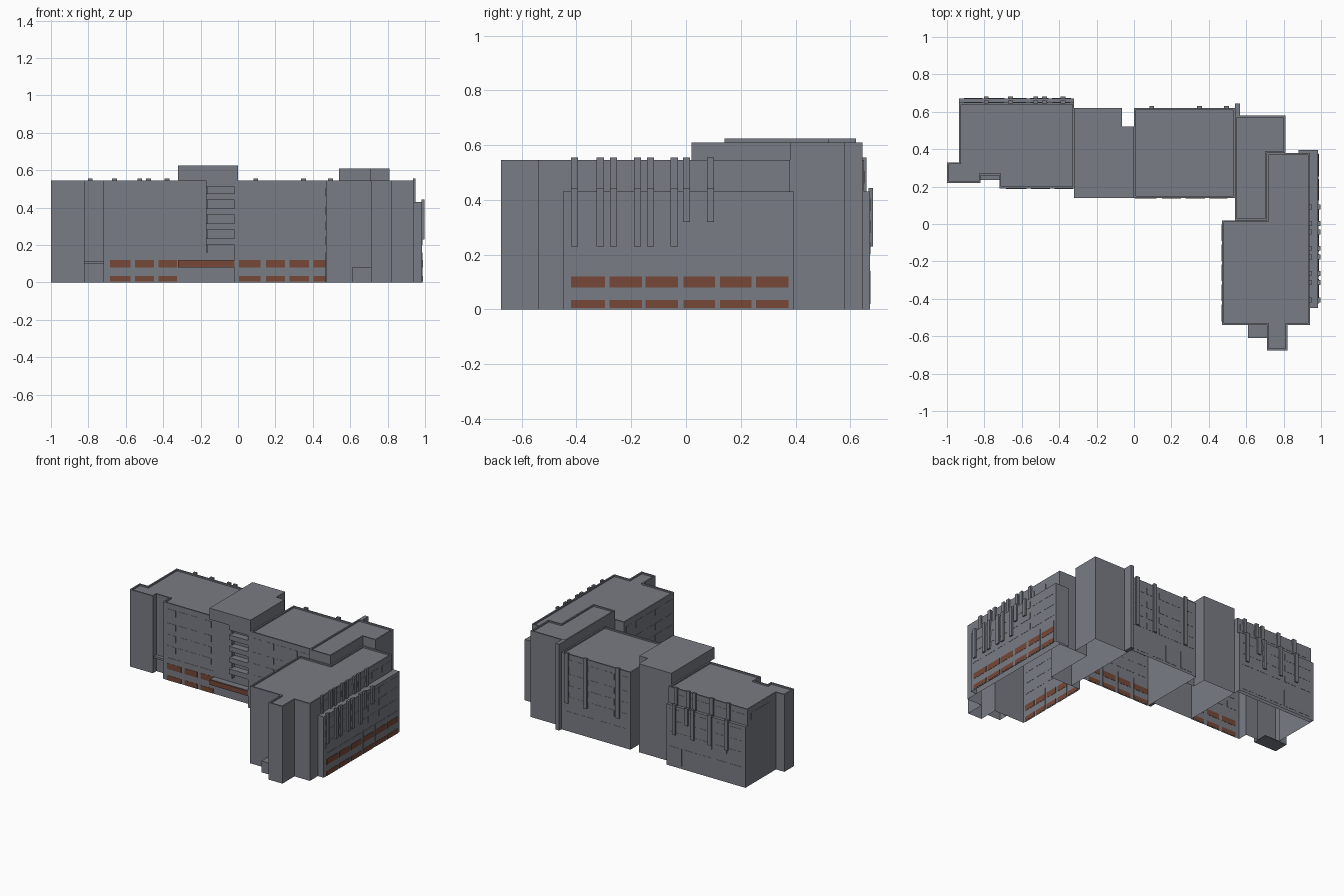
import bpy, bmesh
from mathutils import Matrix, Vector

if "Cube" in bpy.data.objects:
    bpy.data.objects.remove(bpy.data.objects["Cube"])


def material(name, rgb):
    m = bpy.data.materials.new(name)
    m.diffuse_color = (*rgb, 1)
    m.use_nodes = True
    m.node_tree.nodes["Principled BSDF"].inputs["Base Color"].default_value = m.diffuse_color
    return m


GREY = material("slate grey", (0.19, 0.2, 0.23))
BROWN = material("rust brown", (0.18, 0.065, 0.038))


def finish(name, bm, mat):
    me = bpy.data.meshes.new(name)
    bm.to_mesh(me)
    bm.free()
    me.materials.append(mat)
    ob = bpy.data.objects.new(name, me)
    bpy.context.collection.objects.link(ob)
    return ob


def boxes(name, spans, mat=GREY):
    """One object from several boxes (x0, x1, y0, y1, z0, z1)."""
    bm = bmesh.new()
    for x0, x1, y0, y1, z0, z1 in spans:
        c = Vector(((x0 + x1) / 2, (y0 + y1) / 2, (z0 + z1) / 2))
        s = Matrix.Diagonal((x1 - x0, y1 - y0, z1 - z0, 1))
        bmesh.ops.create_cube(bm, size=1, matrix=Matrix.Translation(c) @ s)
    return finish(name, bm, mat)


def block(name, outline, z1, rim=0.01, drop=0.01):
    """Walls and sunken roof over a counter-clockwise outline, open below."""
    bm = bmesh.new()
    low = [bm.verts.new((x, y, 0)) for x, y in outline]
    top = [bm.verts.new((x, y, z1)) for x, y in outline]
    n = len(outline)
    for i in range(n):
        j = (i + 1) % n
        bm.faces.new((low[i], low[j], top[j], top[i]))
    roof = bm.faces.new(top)
    bm.normal_update()
    if rim:
        bmesh.ops.inset_region(bm, faces=[roof], thickness=rim, use_even_offset=True)
        inner = bmesh.ops.extrude_face_region(bm, geom=[roof])
        verts = [g for g in inner["geom"] if isinstance(g, bmesh.types.BMVert)]
        bmesh.ops.translate(bm, verts=verts, vec=(0, 0, -drop))
        if roof.is_valid:
            bmesh.ops.delete(bm, geom=[roof], context='FACES_ONLY')
    return finish(name, bm, GREY)


def plate(axis, pos, a, b, z0, z1, t):
    """Thin plate straddling the wall plane axis = pos."""
    if axis == 'x':
        return (pos - t, pos + t, a, b, z0, z1)
    return (a, b, pos - t, pos + t, z0, z1)


def ground_windows(name, axis, pos, bays):
    boxes(name + "_frames", [plate(axis, pos, a, b, 0, 0.16, 0.002) for a, b in bays])
    boxes(name + "_brown_bands", [plate(axis, pos, a, b, z0, z1, 0.0035)
                                  for a, b in bays
                                  for z0, z1 in ((0.005, 0.035), (0.08, 0.12))], BROWN)


def upper_windows(name, axis, pos, a, b, n, rows):
    w = (b - a) / n
    boxes(name, [plate(axis, pos, a + i * w + 0.012, a + (i + 1) * w - 0.012, z, z + 0.045, 0.0015)
                 for i in range(n) for z in rows])


# main volumes
block("left_block", [(-1, .22), (-.82, .22), (-.82, .26), (-.72, .26), (-.72, .19), (-.32, .19),
                     (-.32, .65), (-.935, .65), (-.935, .33), (-1, .33)], 0.545)
block("left_back_podium", [(-.935, .645), (-.32, .645), (-.32, .672), (-.935, .672)], 0.43, 0)
block("stair_tower", [(-.32, .19), (0, .19), (0, .52), (-.065, .52), (-.065, .62), (-.32, .62)],
      0.625, 0)
boxes("tower_roof_overhang", [(-.32, 0, .14, .19, .545, .625)])
block("middle_block", [(0, .14), (.54, .14), (.54, .62), (0, .62)], 0.545)
block("corner_block", [(.54, .02), (.71, .02), (.71, .38), (.81, .38), (.81, .58), (.54, .58)], 0.61)
boxes("corner_fin", [(.54, .567, .58, .645, 0, .61)])
block("right_wing", [(.47, .02), (.47, -.54), (.71, -.54), (.71, -.675), (.82, -.675), (.82, -.54),
                     (.94, -.54), (.94, .38), (.71, .38), (.71, .02)], 0.545)
block("right_podium", [(.94, -.45), (.985, -.45), (.985, .395), (.88, .395), (.88, .38), (.94, .38)],
      0.43, 0)
block("wing_porch", [(.61, -.61), (.71, -.61), (.71, -.54), (.61, -.54)], 0.08, 0)
boxes("entrance_lintel", [(-.82, -.72, .235, .26, .1, .115)])
boxes("left_end_floor", [(-1, -.82, .22, .33, 0, .005)])

# stair tower balconies and entrance canopy
boxes("stair_balconies", [(-.17, -.02, .142, .19, z, z + .035) for z in (.2, .28, .36, .44, .51)]
      + [(-.17, -.16, .165, .19, .16, .545), (-.02, 0, .142, .19, .0, .545)])
boxes("entrance_canopy", [(-.32, -.02, .145, .19, .08, .12)])
boxes("canopy_brown_edge", [(-.32, -.02, .14, .146, .083, .117)], BROWN)

# ground floor windows with brown bands
ground_windows("front_left_windows", 'y', .19, [(-.685, -.575), (-.55, -.45), (-.425, -.325)])
ground_windows("front_middle_windows", 'y', .14, [(0.005, .12), (.15, .25), (.275, .38), (.405, .5)])
ground_windows("right_side_windows", 'x', .985,
               [(-.42, -.295), (-.28, -.16), (-.147, -.03), (-.01, .105), (.125, .24), (.255, .375)])
ground_windows("wing_inner_windows", 'x', .47, [(-.52 + i * .107, -.43 + i * .107) for i in range(5)])

# plain back ground floor panels
boxes("back_ground_panels",
      [plate('y', .672, -.91 + i * .118, -.81 + i * .118, .02, .14, .0015) for i in range(5)]
      + [plate('y', .62, .03 + i * .125, .13 + i * .125, .02, .14, .0015) for i in range(4)])

# upper floor windows
FLOORS = (.2, .28, .36)
TOP = (.46,)
upper_windows("front_left_upper_windows", 'y', .19, -.7, -.33, 4, FLOORS + TOP)
upper_windows("front_middle_upper_windows", 'y', .14, .01, .47, 5, FLOORS + TOP)
upper_windows("right_upper_windows", 'x', .985, -.44, .39, 7, FLOORS)
upper_windows("right_top_windows", 'x', .94, -.44, .37, 7, TOP)
upper_windows("wing_inner_upper_windows", 'x', .47, -.53, .01, 5, FLOORS + TOP)
upper_windows("back_left_upper_windows", 'y', .672, -.92, -.33, 5, FLOORS)
upper_windows("back_left_top_windows", 'y', .65, -.92, -.33, 5, TOP)
upper_windows("back_middle_upper_windows", 'y', .62, .01, .53, 5, FLOORS + TOP)
upper_windows("left_end_window", 'x', -.935, .38, .62, 1, TOP)

# vertical fins on the right side: lower part on podium, upper part on wall
R = [(-.407, .23), (-.313, .23), (-.265, .23), (-.177, .23), (-.13, .23), (-.043, .23),
     (.002, .32), (.09, .32)]
boxes("right_fins", [s for y, z in R for s in (
    (.98, .997, y - .013, y + .013, z, .443), (.935, .95, y - .013, y + .013, .43, .555))])

# vertical fins on the back
L = [(-.79, .23), (-.66, .23), (-.525, .23), (-.478, .32), (-.38, .23)]
boxes("back_left_fins", [s for x, z in L for s in (
    (x - .013, x + .013, .667, .683, z, .443), (x - .013, x + .013, .645, .66, .43, .555))])
boxes("back_middle_fins", [(x - .013, x + .013, .615, .632, .2, .555) for x in (.095, .35, .495)])
